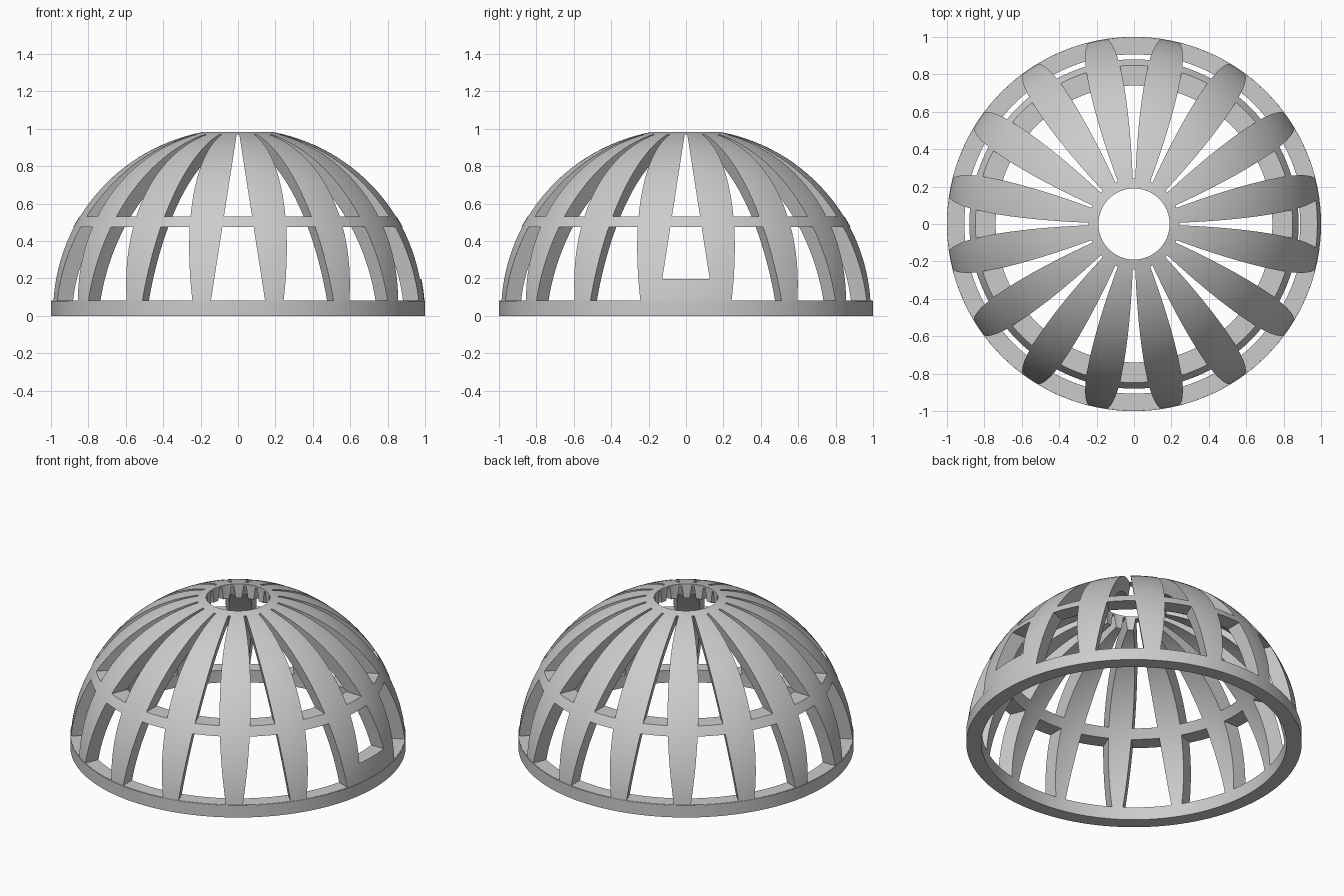
import bpy, bmesh
from math import sin, cos, pi, sqrt, asin
from mathutils import Matrix, Vector

if "Cube" in bpy.data.objects:
    bpy.data.objects.remove(bpy.data.objects["Cube"])

OUTER, INNER = 1.0, 0.91      # shell radii
HOLE = 0.19                   # radius of the crown opening
RIM = 0.08                    # height of the base ring
SLATS = 16
STEPS = 28


def new_object(name, bm):
    bmesh.ops.recalc_face_normals(bm, faces=bm.faces)
    mesh = bpy.data.meshes.new(name)
    bm.to_mesh(mesh)
    bm.free()
    obj = bpy.data.objects.new(name, mesh)
    bpy.context.collection.objects.link(obj)
    return obj


def arc(radius, z_low, z_high):
    """Meridian points from z_low up to z_high on a sphere."""
    a, b = asin(z_low / radius), asin(z_high / radius)
    angles = [a + (b - a) * i / STEPS for i in range(STEPS + 1)]
    return [(radius * cos(t), radius * sin(t)) for t in angles]


def add_prism(bm, turn, z_low, z_high, w_low, w_high, r_low, r_high):
    """Radial tapered cutter; w is half-width, r the inner start."""
    corners = []
    for z, w, r in ((z_low, w_low, r_low), (z_high, w_high, r_high)):
        for x, side in ((r, -w), (1.2, -w), (1.2, w), (r, w)):
            corners.append(bm.verts.new(turn @ Vector((x, side, z))))
    low, high = corners[:4], corners[4:]
    bm.faces.new(low[::-1])
    bm.faces.new(high)
    for i in range(4):
        j = (i + 1) % 4
        bm.faces.new((low[i], low[j], high[j], high[i]))


def gap(z):
    """Half-width of the gap between slats at a height."""
    return 0.007 + 0.155 * (0.97 - z)


# Dome shell with base ring, revolved from one closed section
outer = arc(OUTER, RIM, sqrt(OUTER**2 - HOLE**2))
inner = arc(INNER, RIM, sqrt(INNER**2 - HOLE**2))
section = [(INNER, 0), (OUTER, 0), (OUTER, RIM)] + outer + inner[::-1]
bm = bmesh.new()
verts = [bm.verts.new((r, 0, z)) for r, z in section]
edges = [bm.edges.new((verts[i - 1], verts[i])) for i in range(len(verts))]
bmesh.ops.spin(bm, geom=verts + edges, cent=(0, 0, 0), axis=(0, 0, 1),
               angle=2 * pi, steps=128)
bmesh.ops.remove_doubles(bm, verts=bm.verts, dist=0.0001)
dome = new_object("slatted_dome", bm)

# Openings: long upper slots and lower windows, split by the middle hoop
bm = bmesh.new()
for k in range(SLATS):
    turn = Matrix.Rotation(2 * pi * k / SLATS, 4, "Z")
    add_prism(bm, turn, 0.53, 0.97, gap(0.53), gap(0.97), 0.5, 0.1)
    # The window on the +x side is closed at its foot by a plain panel
    sill = 0.198 if k == 0 else RIM + 0.002
    add_prism(bm, turn, sill, 0.475, gap(sill), gap(0.475), 0.7, 0.7)
cutter = new_object("opening_cutter", bm)
cutter.hide_render = True

cut = dome.modifiers.new("openings", "BOOLEAN")
cut.operation = "DIFFERENCE"
cut.solver = "EXACT"
cut.object = cutter

bpy.ops.object.select_all(action="DESELECT")
dome.select_set(True)
bpy.context.view_layer.objects.active = dome
bpy.ops.object.modifier_apply(modifier=cut.name)
bpy.data.objects.remove(cutter)
bpy.ops.object.shade_smooth_by_angle(angle=pi / 6)
